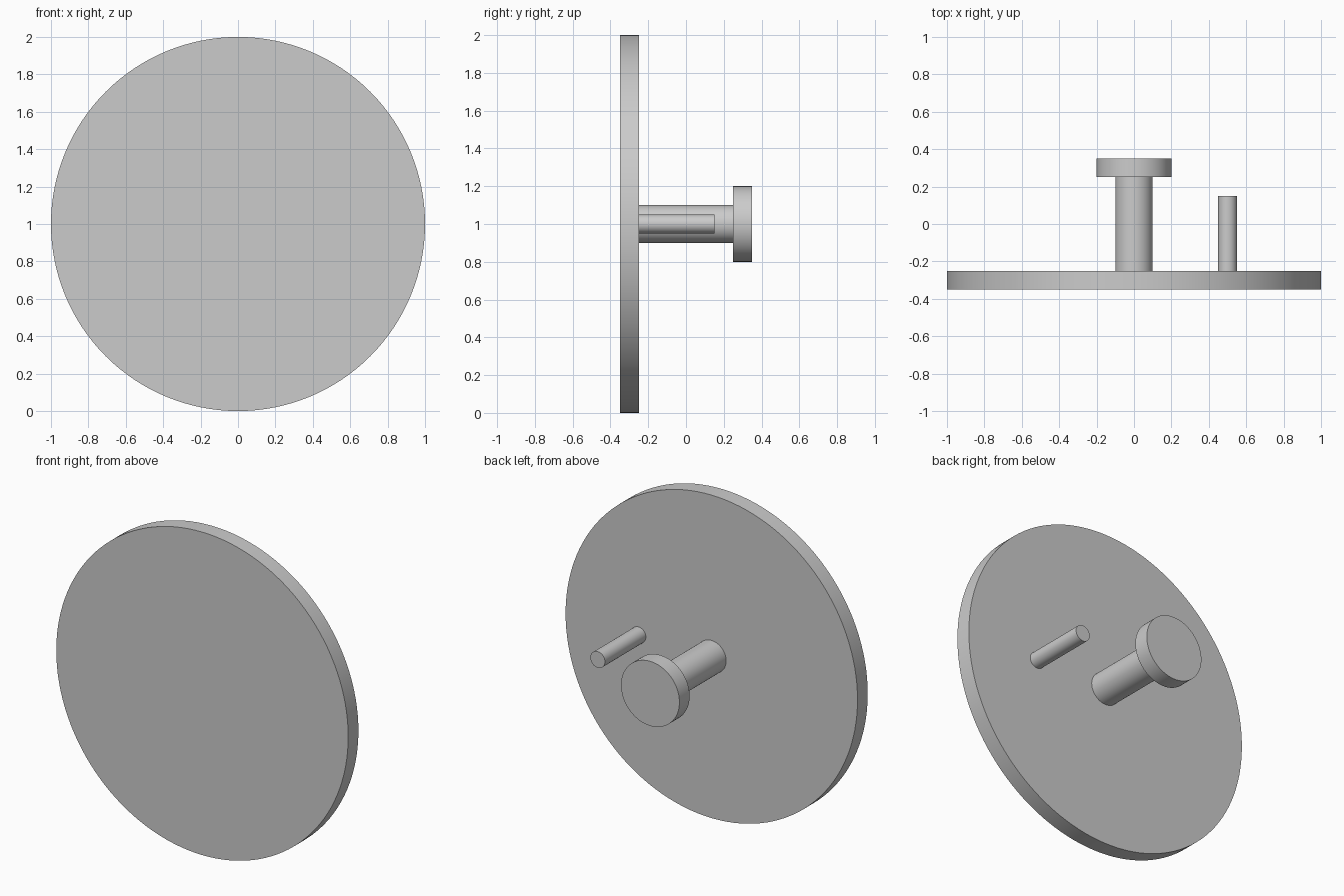
import bpy
import math

cube = bpy.data.objects.get("Cube")
if cube:
    bpy.data.objects.remove(cube, do_unlink=True)

# Single plain grey
grey = bpy.data.materials.new("plain grey")
grey.use_nodes = True
color = (0.6, 0.6, 0.6, 1)
grey.diffuse_color = color
grey.node_tree.nodes["Principled BSDF"].inputs["Base Color"].default_value = color


def rod(name, radius, y_front, y_back, x=0, sides=64):
    """Cylinder lying along y at the height of the wheel centre."""
    bpy.ops.mesh.primitive_cylinder_add(
        vertices=sides, radius=radius, depth=y_back - y_front,
        location=(x, (y_front + y_back) / 2, 1),
        rotation=(math.pi / 2, 0, 0))
    obj = bpy.context.object
    obj.name = name
    obj.data.materials.append(grey)
    bpy.ops.object.shade_smooth_by_angle(angle=math.radians(30))
    return obj


# Large disc at the front
rod("disc", 1, -0.35, -0.25, sides=128)
# Central shaft with its wide end cap
rod("shaft", 0.1, -0.25, 0.25)
rod("shaft_cap", 0.2, 0.25, 0.35)
# Off-centre pin on the left
rod("pin", 0.05, -0.25, 0.15, x=0.5)
